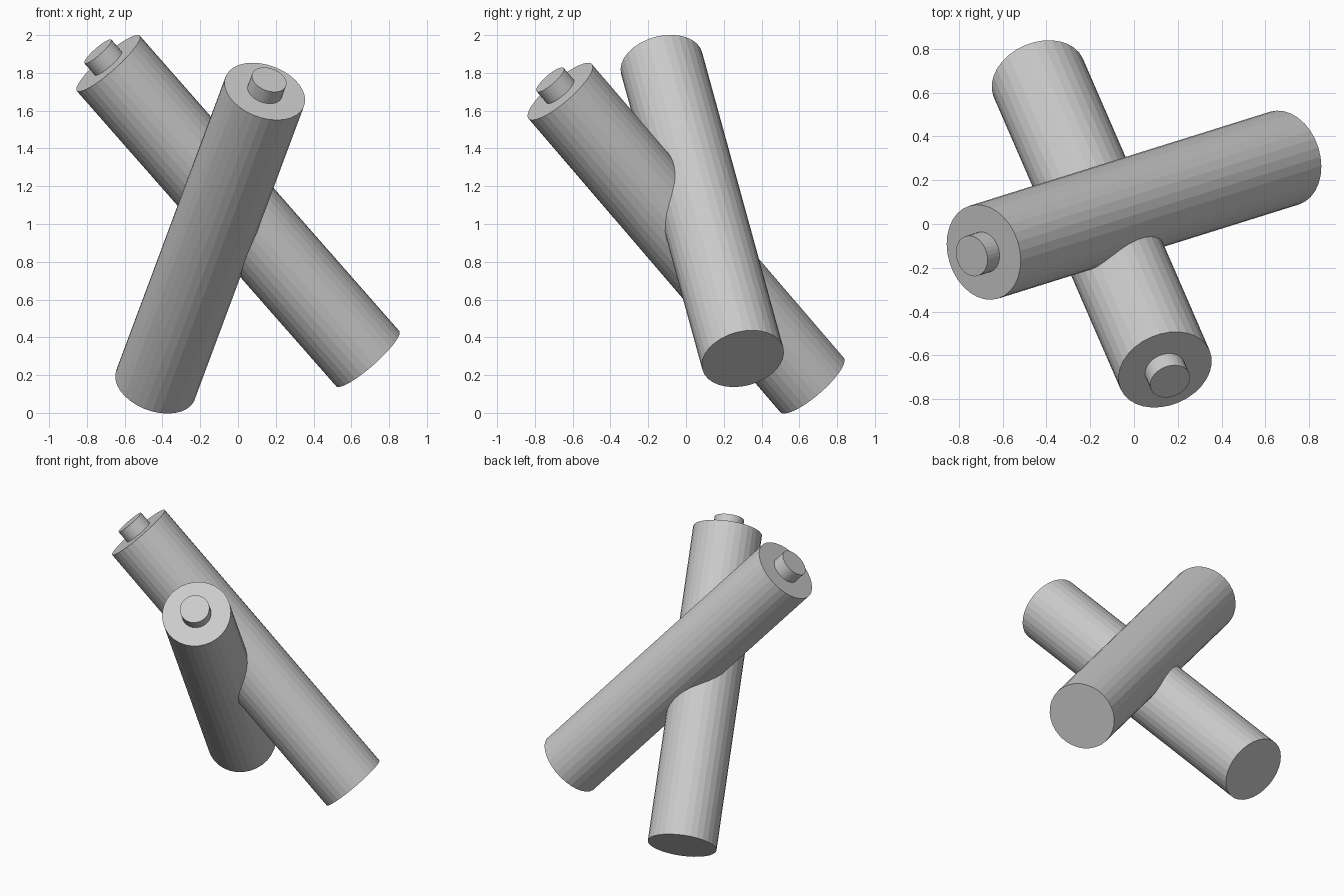
import bpy
from mathutils import Vector

if "Cube" in bpy.data.objects:
    bpy.data.objects.remove(bpy.data.objects["Cube"])

BODY_R, NUB_R, NUB_LEN = 0.222, 0.095, 0.085
SINK = 0.02  # how far the contact sits inside the body


def rod(name, start, end, radius):
    """Flat-faceted closed cylinder between two points."""
    axis = end - start
    bpy.ops.mesh.primitive_cylinder_add(
        vertices=32, radius=radius, depth=axis.length,
        location=(start + end) / 2,
        rotation=axis.to_track_quat('Z', 'Y').to_euler())
    bpy.context.object.name = name


def battery(name, base, tip):
    base, tip = Vector(base), Vector(tip)
    d = (tip - base).normalized()
    # main cell body
    rod(name + "_body", base, tip, BODY_R)
    # raised contact on the upper end
    rod(name + "_contact", tip - d * SINK, tip + d * NUB_LEN, NUB_R)


# two crossed cells leaning through each other
battery("left_leaning_battery", (0.687, 0.301, 0.287), (-0.687, -0.129, 1.851))
battery("front_leaning_battery", (-0.437, 0.667, 0.148), (0.142, -0.666, 1.702))
